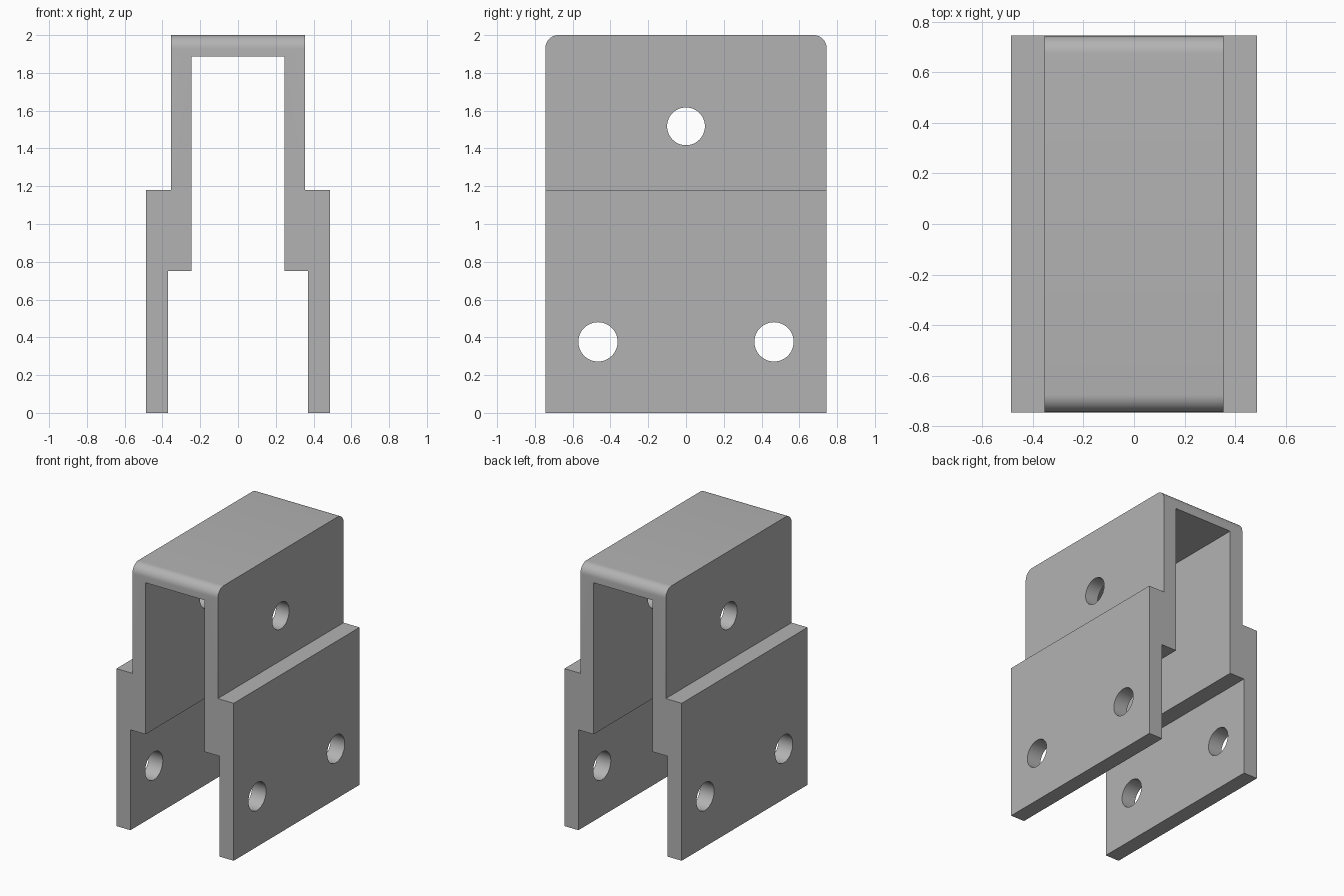
import bpy, bmesh
from math import pi
from mathutils import Matrix

cube = bpy.data.objects.get("Cube")
if cube:
    bpy.data.objects.remove(cube, do_unlink=True)

DEPTH = 0.745
TOP = 2.0

grey = bpy.data.materials.new("plain grey")
grey.use_nodes = True
colour = (0.45, 0.45, 0.45, 1)
grey.diffuse_color = colour
grey.node_tree.nodes["Principled BSDF"].inputs["Base Color"].default_value = colour


def add_object(name, bm):
    bmesh.ops.recalc_face_normals(bm, faces=bm.faces)
    mesh = bpy.data.meshes.new(name)
    bm.to_mesh(mesh)
    bm.free()
    obj = bpy.data.objects.new(name, mesh)
    bpy.context.collection.objects.link(obj)
    mesh.materials.append(grey)
    return obj


# Stepped bracket: half profile (x, z) mirrored, then extruded front to back
half = [(0.245, 1.888), (0.245, 0.752), (0.37, 0.752), (0.37, 0),
        (0.486, 0), (0.486, 1.18), (0.354, 1.18), (0.354, TOP)]
profile = half + [(-x, z) for x, z in reversed(half)]
bm = bmesh.new()
face = bm.faces.new([bm.verts.new((x, -DEPTH, z)) for x, z in profile])
extruded = bmesh.ops.extrude_face_region(bm, geom=[face], use_keep_orig=True)
for v in extruded["geom"]:
    if isinstance(v, bmesh.types.BMVert):
        v.co.y = DEPTH

# Rounded front and back edges of the top
top_edges = [e for e in bm.edges
             if all(v.co.z > TOP - 0.01 for v in e.verts)
             and abs(e.verts[0].co.y - e.verts[1].co.y) < 0.01]
bmesh.ops.bevel(bm, geom=top_edges, offset=0.07, segments=10,
                profile=0.5, affect='EDGES')
bracket = add_object("bracket", bm)

# Bolt holes through both walls: (y, z, radius)
bm = bmesh.new()
for y, z, radius in [(0, 1.517, 0.1), (-0.466, 0.376, 0.104), (0.466, 0.376, 0.104)]:
    bmesh.ops.create_cone(bm, cap_ends=True, segments=48, radius1=radius,
                          radius2=radius, depth=1.4,
                          matrix=Matrix.Translation((0, y, z)) @ Matrix.Rotation(pi / 2, 4, 'Y'))
cutter = add_object("hole_cutter", bm)
cutter.hide_render = True
holes = bracket.modifiers.new("bolt holes", 'BOOLEAN')
holes.operation = 'DIFFERENCE'
holes.solver = 'EXACT'
holes.object = cutter

# Apply the cut, drop the cutter and smooth the curved faces
bpy.ops.object.select_all(action='DESELECT')
bracket.select_set(True)
bpy.context.view_layer.objects.active = bracket
bpy.ops.object.modifier_apply(modifier=holes.name)
bpy.data.objects.remove(cutter, do_unlink=True)
bpy.ops.object.shade_smooth_by_angle(angle=pi / 6)
